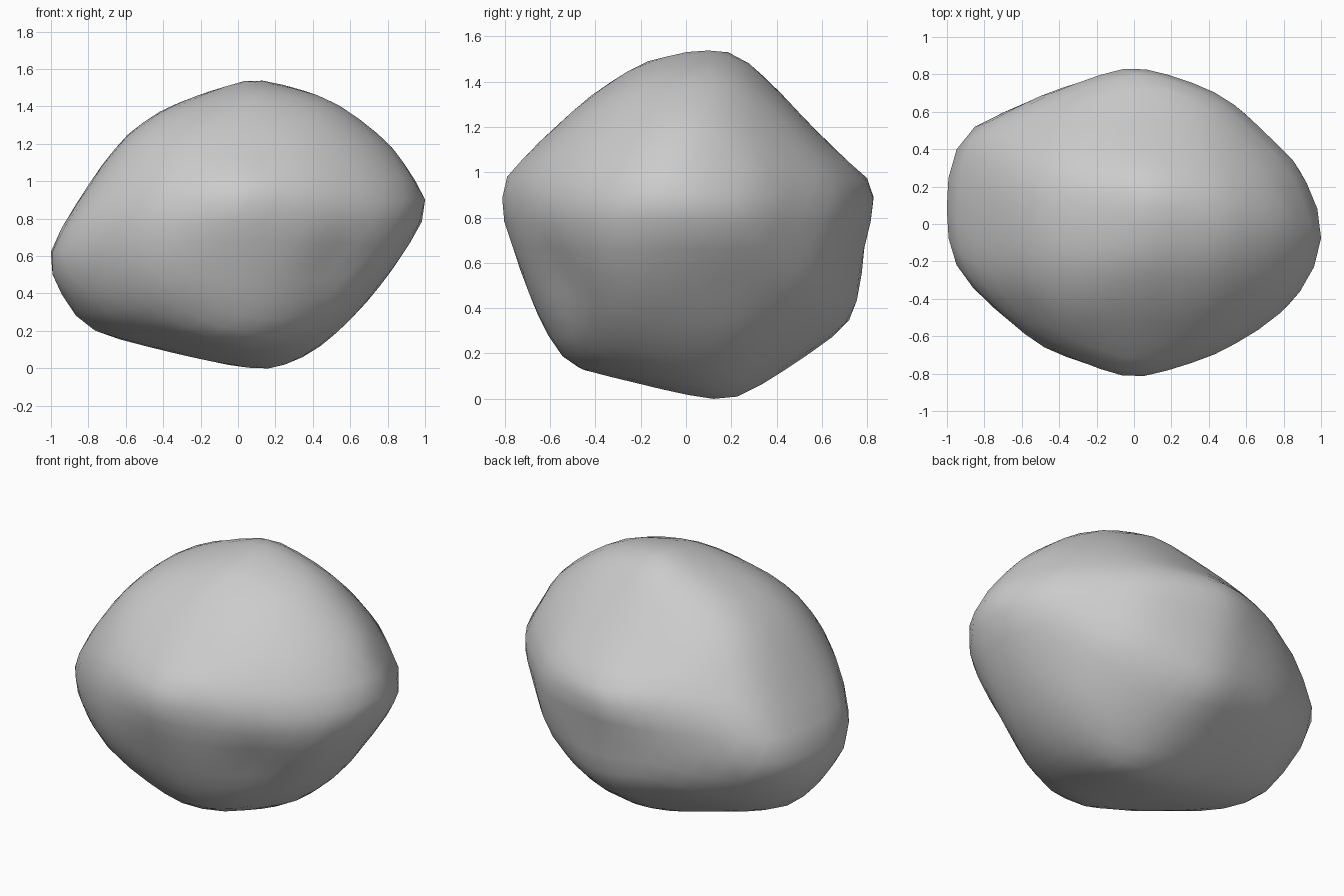
import bpy
import bmesh
import math
from mathutils import Vector

cube = bpy.data.objects.get("Cube")
if cube:
    bpy.data.objects.remove(cube, do_unlink=True)

MID = 0.77  # height of the boulder's middle

# Outline of the boulder in each plane: (first axis, second axis, points)
OUTLINES = [
    (0, 2, [(.06, 1.54), (.47, 1.45), (.8, 1.2), (.91, 1.07), (1, .87), (.85, .55),
            (.6, .26), (.43, .11), (.19, 0), (-.08, .02), (-.69, .17), (-.83, .24),
            (-.99, .49), (-1, .62), (-.93, .77), (-.72, 1.08), (-.57, 1.27), (-.37, 1.4)]),
    (1, 2, [(.1, 1.54), (.24, 1.51), (.45, 1.31), (.6, 1.15), (.82, .95), (.76, .65),
            (.77, .49), (.73, .36), (.38, .09), (.2, 0), (-.15, .05), (-.49, .14),
            (-.68, .4), (-.82, .85), (-.78, 1), (-.47, 1.31), (-.2, 1.48)]),
    (0, 1, [(0, .83), (.24, .78), (.46, .69), (.6, .59), (.87, .31), (1, .02),
            (.98, -.16), (.91, -.33), (.75, -.5), (.43, -.71), (0, -.82), (-.47, -.67),
            (-.86, -.34), (-.96, -.2), (-1, .22), (-.89, .49), (-.47, .72)]),
]

# Hollows and swellings: centre, reach, depth (positive pushes outward)
DENTS = [
    ((.88, .12, .98), .13, -.04),
    ((.5, -.6, .55), .2, -.05),
    ((.75, .2, .55), .22, -.04),
    ((.2, -.72, .82), .25, .03),
    ((.65, .5, .85), .2, -.03),
]


def centred(points, vertical):
    return [Vector((a, b - MID if vertical else b)) for a, b in points]


def radius_at(points, a, b):
    """Distance from the middle to the outline in direction (a, b)."""
    ray = Vector((a, b)).normalized()
    for p, q in zip(points, points[1:] + points[:1]):
        edge = q - p
        det = ray.x * edge.y - ray.y * edge.x
        if abs(det) < 1e-9:
            continue
        dist = (p.x * edge.y - p.y * edge.x) / det
        along = (p.x * ray.y - p.y * ray.x) / det
        if dist > 0 and -1e-6 <= along <= 1 + 1e-6:
            return dist
    return 1.0


planes = [(i, j, centred(pts, j == 2)) for i, j, pts in OUTLINES]

# Boulder body: a sphere whose radius blends the three outlines
bm = bmesh.new()
bmesh.ops.create_icosphere(bm, subdivisions=4, radius=1)
for v in bm.verts:
    d = v.co.normalized()
    total = 0
    for i, j, pts in planes:
        flat = d[i] ** 2 + d[j] ** 2
        if flat > 1e-8:
            total += flat / radius_at(pts, d[i], d[j]) ** 2
    v.co = d * math.sqrt(2 / total)

# Weathered hollows and ridges
for centre, reach, depth in DENTS:
    c = Vector(centre) - Vector((0, 0, MID))
    for v in bm.verts:
        fall = math.exp(-((v.co - c).length / reach) ** 2)
        v.co += v.co.normalized() * depth * fall
bmesh.ops.smooth_vert(bm, verts=bm.verts, factor=0.5,
                      use_axis_x=True, use_axis_y=True, use_axis_z=True)

# Stretch the body until its extent matches every outline
STEPS = 24
for _ in range(8):
    for i, j, pts in planes:
        for k in range(STEPS):
            angle = math.tau * k / STEPS
            u = Vector((0, 0, 0))
            u[i], u[j] = math.cos(angle), math.sin(angle)
            want = max(p.x * u[i] + p.y * u[j] for p in pts)
            have = max(v.co.dot(u) for v in bm.verts)
            for v in bm.verts:
                reach = max(v.co.dot(u) / have, 0)
                v.co += u * (want - have) * 0.6 * reach ** 12

bmesh.ops.translate(bm, verts=bm.verts, vec=(0, 0, MID))
for f in bm.faces:
    f.smooth = True
mesh = bpy.data.meshes.new("boulder")
bm.to_mesh(mesh)
bm.free()
boulder = bpy.data.objects.new("boulder", mesh)
bpy.context.collection.objects.link(boulder)

# Stone colour
stone = bpy.data.materials.new("grey stone")
stone.use_nodes = True
colour = (0.6, 0.6, 0.6, 1)
stone.diffuse_color = colour
stone.node_tree.nodes["Principled BSDF"].inputs["Base Color"].default_value = colour
mesh.materials.append(stone)
